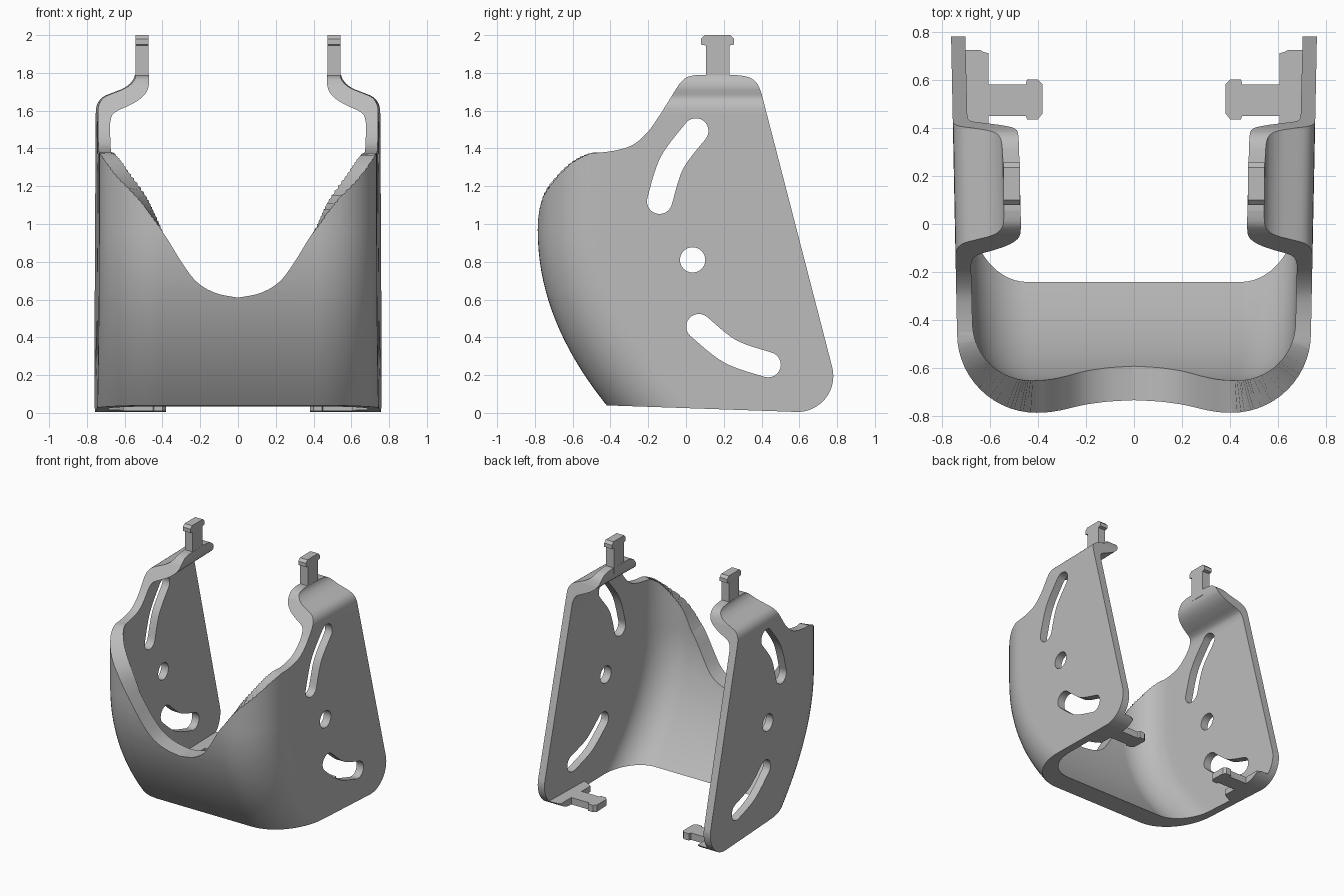
import bpy, bmesh
from math import sin, cos, acos, pi, radians, sqrt
from mathutils import Vector

cube = bpy.data.objects.get("Cube")
if cube:
    bpy.data.objects.remove(cube, do_unlink=True)

grey = bpy.data.materials.new("plain grey")
grey.use_nodes = True
GREY = (0.5, 0.5, 0.5, 1)
grey.diffuse_color = GREY
grey.node_tree.nodes["Principled BSDF"].inputs["Base Color"].default_value = GREY


def smooth(points, n=5):
    """Curve through all the points (Catmull-Rom)."""
    p = [Vector(q) for q in points]
    p = [p[0]] + p + [p[-1]]
    out = []
    for a, b, c, d in zip(p, p[1:], p[2:], p[3:]):
        for i in range(n):
            t = i / n
            out.append((2 * b + (c - a) * t + (2 * a - 5 * b + 4 * c - d) * t * t
                        + (3 * b - a - 3 * c + d) * t ** 3) / 2)
    return [tuple(v) for v in out + [p[-1]]]


def loft(bm, rings):
    """Closed solid through equal-sized rings of points."""
    rows = [[bm.verts.new(p) for p in ring] for ring in rings]
    n = len(rows[0])
    for a, b in zip(rows, rows[1:]):
        for i in range(n):
            j = (i + 1) % n
            bm.faces.new((a[i], a[j], b[j], b[i]))
    bm.faces.new(rows[0])
    bm.faces.new(rows[-1])


def make(name, *solids):
    bm = bmesh.new()
    for rings in solids:
        loft(bm, rings)
    bmesh.ops.recalc_face_normals(bm, faces=bm.faces)
    mesh = bpy.data.meshes.new(name)
    bm.to_mesh(mesh)
    bm.free()
    mesh.materials.append(grey)
    obj = bpy.data.objects.new(name, mesh)
    bpy.context.scene.collection.objects.link(obj)
    return obj


def across(outline, x0=-1.2, x1=1.2):
    """Side outline (y, z) extruded along x."""
    return [[(x, y, z) for y, z in outline] for x in (x0, x1)]


def cut(obj, *steps):
    for operation, cutter in steps:
        mod = obj.modifiers.new("cut", "BOOLEAN")
        mod.operation, mod.object, mod.solver = operation, cutter, "EXACT"
    bpy.context.view_layer.update()
    done = obj.evaluated_get(bpy.context.evaluated_depsgraph_get())
    mesh = bpy.data.meshes.new_from_object(done)
    obj.modifiers.clear()
    obj.data = mesh


# Shell: a U in plan whose front leans inward toward the bottom
def front(z):
    h = max(0, 0.97 - z) / 0.93
    return -0.785 + 0.365 * h ** 2.05, sqrt(1 + (0.8 * h) ** 2)


def plan(z, side, slope, radius, inset, shift):
    y, k = front(z)
    ry = radius * k
    cy = y + inset * k + ry
    at = lambda v: side + slope * v + shift
    cx = at(cy) - radius
    half = [(at(v), v, z) for v in (0.95, cy + 0.08)]
    for i in range(15):
        a = pi / 2 * i / 14
        half.append((cx + radius * cos(a), cy - ry * sin(a), z))
    return half + [(-x, v, w) for x, v, w in reversed(half)]


def shell_ring(zo, zi, shift_o=0, shift_i=0):
    return (plan(zo, 0.745, 0.02, 0.33, 0, shift_o)
            + plan(zi, 0.682, 0.025, 0.24, 0.135, shift_i)[::-1])


levels = [-0.1 + 1.07 * i / 20 for i in range(21)] + [1.2, 1.48]
rings = [shell_ring(z, z) for z in levels]

# The side plates step inward near the top
bend_out = smooth([(0.749, 1.58), (0.743, 1.63), (0.715, 1.67), (0.66, 1.695),
                   (0.60, 1.72), (0.558, 1.755), (0.542, 1.80), (0.54, 1.88)], 3)
bend_in = smooth([(0.687, 1.53), (0.675, 1.575), (0.645, 1.60), (0.60, 1.62),
                  (0.535, 1.655), (0.49, 1.70), (0.476, 1.76), (0.475, 1.88)], 3)
for (xo, zo), (xi, zi) in zip(bend_out, bend_in):
    rings.append(shell_ring(zo, zi, xo - 0.749, xi - 0.687))
shell = make("shell", rings)

# Side silhouette
outline = [(-1, 0.06), (-1, 1.45)]
outline += smooth([(-0.455, 1.378), (-0.37, 1.39), (-0.28, 1.42),
                   (-0.2, 1.49), (-0.13, 1.59)])
outline += smooth([(-0.04, 1.735), (0, 1.775), (0.06, 1.79)])
outline += smooth([(0.25, 1.79), (0.33, 1.778), (0.375, 1.745), (0.40, 1.69)])
for i in range(17):
    a = radians(14 - 106 * i / 16)
    outline.append((0.59 + 0.19 * cos(a), 0.195 + 0.19 * sin(a)))
silhouette = make("silhouette_cutter", across(outline))

# Scooped front rim, following the U around the corners
rim = smooth([(0, 0.61), (0.12, 0.635), (0.22, 0.695), (0.30, 0.80), (0.38, 0.93),
              (0.46, 1.04), (0.53, 1.13), (0.647, 1.25), (0.714, 1.34), (0.74, 1.38)])
stations = []
for x, z in rim:
    a = acos(min(1, max(0, x - 0.405) / 0.335))
    cx = min(x, 0.405)
    near, far = [(cx + r * cos(a), -0.455 - r * sin(a)) for r in (0.05, 0.55)]
    stations.append([(*near, z), (*far, z), (*far, 3), (*near, 3)])
mirrored = [[(-x, y, z) for x, y, z in s] for s in stations[:0:-1]]
scoop = make("scoop_cutter", mirrored + stations)


# Curved slots and pivot hole through both side plates
def slot(p0, p1, bulge, r=0.067):
    p0, p1 = Vector(p0), Vector(p1)
    d = (p1 - p0).normalized()
    mid = (p0 + p1) / 2 + Vector((-d.y, d.x)) * bulge
    path = [Vector(p) for p in smooth([p0, mid, p1], 8)]
    left, right = [], []
    for i, p in enumerate(path):
        t = (path[min(i + 1, len(path) - 1)] - path[max(i - 1, 0)]).normalized()
        n = Vector((-t.y, t.x)) * r
        left.append(p + n)
        right.append(p - n)
        if i == 0:
            start = [p - n * cos(pi * k / 12) - t * r * sin(pi * k / 12) for k in range(1, 12)]
    end = [p + n * cos(pi * k / 12) + t * r * sin(pi * k / 12) for k in range(1, 12)]
    return across([tuple(v) for v in left + end + right[::-1] + start])


hole = [(0.035 + 0.067 * cos(i * pi / 16), 0.81 + 0.067 * sin(i * pi / 16)) for i in range(32)]
slots = make("slot_cutter",
             slot((-0.14, 1.12), (0.052, 1.493), 0.035),
             slot((0.068, 0.457), (0.435, 0.255), -0.035),
             across(hole))

cut(shell, ("INTERSECT", silhouette), ("DIFFERENCE", scoop), ("DIFFERENCE", slots))
parts = [shell]

# T-shaped hooks on top and T-shaped tabs with a lip at the bottom
hook = [(0.105, 1.74), (0.23, 1.74), (0.23, 1.945), (0.255, 1.95), (0.255, 1.98),
        (0.235, 2.0), (0.10, 2.0), (0.08, 1.98), (0.08, 1.95), (0.105, 1.945)]
tab = [(0.72, 0.29), (0.66, 0.305), (0.625, 0.325), (0.605, 0.34), (0.605, 0.45),
       (0.45, 0.45), (0.445, 0.435), (0.40, 0.435), (0.38, 0.46), (0.38, 0.58),
       (0.40, 0.60), (0.445, 0.60), (0.45, 0.58), (0.605, 0.58), (0.605, 0.71),
       (0.625, 0.715), (0.66, 0.735), (0.69, 0.78), (0.72, 0.78)]
for s, side in ((1, "left"), (-1, "right")):
    parts.append(make(side + "_hook", across(hook, s * 0.475, s * 0.542)))
    lower = make(side + "_tab", [[(s * x, y, z) for x, y in tab] for z in (0, 0.06)])
    cut(lower, ("INTERSECT", silhouette))
    parts.append(lower)

for helper in (silhouette, scoop, slots):
    bpy.data.objects.remove(helper, do_unlink=True)

# Smooth curves, sharp edges
for part in parts:
    part.data.shade_smooth()
    part.data.set_sharp_from_angle(angle=radians(30))
weights = shell.modifiers.new("even shading", "WEIGHTED_NORMAL")
weights.keep_sharp = True
